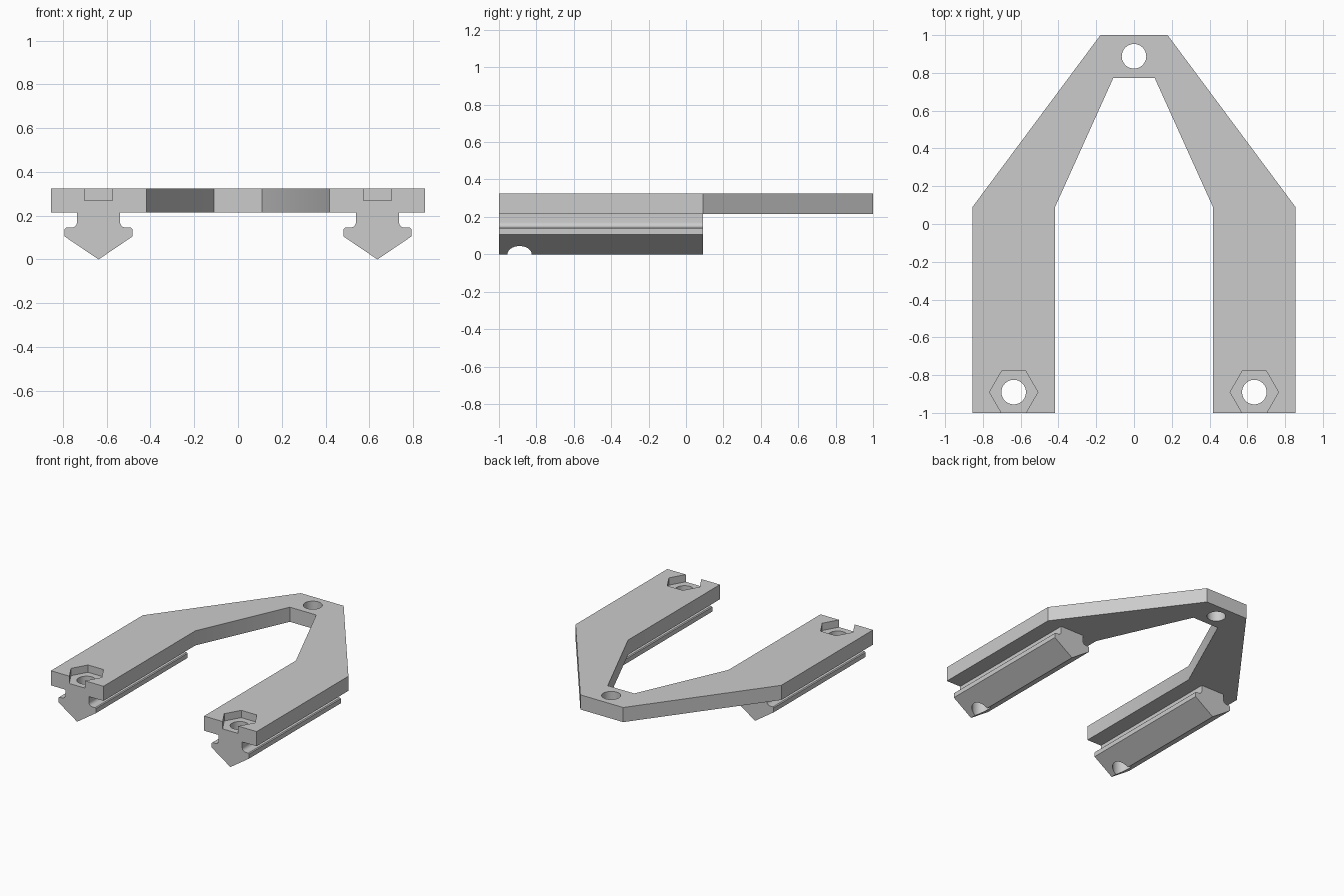
import bpy, bmesh, math
from mathutils import Vector

cube = bpy.data.objects.get("Cube")
if cube:
    bpy.data.objects.remove(cube, do_unlink=True)

# Single flat grey for the whole part
grey = bpy.data.materials.new("plain_grey")
grey.use_nodes = True
colour = (0.6, 0.6, 0.6, 1)
grey.diffuse_color = colour
grey.node_tree.nodes["Principled BSDF"].inputs["Base Color"].default_value = colour

ARM_X, HOLE_Y, HOLE_R = 0.637, -0.89, 0.065
PLATE_LOW, PLATE_TOP, POCKET_Z = 0.215, 0.325, 0.27
FRONT, RAIL_END = -1.0, 0.09


def prism(name, points, sweep):
    """Extrude a closed outline of 3D points along a vector."""
    bm = bmesh.new()
    face = bm.faces.new([bm.verts.new(p) for p in points])
    ext = bmesh.ops.extrude_face_region(bm, geom=[face])
    moved = [g for g in ext["geom"] if isinstance(g, bmesh.types.BMVert)]
    bmesh.ops.translate(bm, verts=moved, vec=Vector(sweep))
    bmesh.ops.recalc_face_normals(bm, faces=bm.faces)
    mesh = bpy.data.meshes.new(name)
    bm.to_mesh(mesh)
    bm.free()
    mesh.materials.append(grey)
    obj = bpy.data.objects.new(name, mesh)
    bpy.context.collection.objects.link(obj)
    return obj


def column(name, x, y, radius, sides, low, high):
    """Upright regular prism with a corner on the x axis."""
    ring = [(x + radius * math.cos(math.tau * i / sides),
             y + radius * math.sin(math.tau * i / sides), low) for i in range(sides)]
    return prism(name, ring, (0, 0, high - low))


def combine(target, tool, operation):
    """Apply a boolean and discard the tool."""
    mod = target.modifiers.new(operation.title(), "BOOLEAN")
    mod.operation, mod.object, mod.solver = operation, tool, "EXACT"
    bpy.context.view_layer.objects.active = target
    bpy.ops.object.modifier_apply(modifier=mod.name)
    bpy.data.objects.remove(tool, do_unlink=True)


# Forked plate, outlined as one half and its mirror
half = [(0.178, 1), (0.855, RAIL_END), (0.855, FRONT),
        (0.418, FRONT), (0.418, RAIL_END), (0.11, 0.772)]
outline = half + [(-x, y) for x, y in reversed(half)]
bracket = prism("forked_bracket", [(x, y, PLATE_LOW) for x, y in outline],
                (0, 0, PLATE_TOP - PLATE_LOW))

# Slot rail section: neck, rounded root, shoulder and pointed keel
fillet = [(0.125 - 0.027 * math.cos(a), 0.172 - 0.027 * math.sin(a))
          for a in (math.pi / 2 * i / 6 for i in range(7))]
rail_half = [(0.098, 0.24)] + fillet + [(0.149, 0.145), (0.155, 0.139), (0.155, 0.105)]
section = rail_half + [(0, 0)] + [(-x, z) for x, z in reversed(rail_half)]

for side in (-1, 1):
    cx = side * ARM_X
    rail = prism("rail", [(cx + x, FRONT, z) for x, z in section],
                 (0, RAIL_END - FRONT, 0))
    combine(bracket, rail, "UNION")
    # Nut pocket breaking through the front edge, and bolt hole
    pocket = column("nut_pocket", cx, HOLE_Y, 0.128, 6, POCKET_Z, 0.5)
    combine(bracket, pocket, "DIFFERENCE")
    bolt = column("bolt_hole", cx, HOLE_Y, HOLE_R, 48, -0.2, 0.5)
    combine(bracket, bolt, "DIFFERENCE")

# Mounting hole at the apex
apex = column("apex_hole", 0, 0.888, HOLE_R, 48, -0.2, 0.5)
combine(bracket, apex, "DIFFERENCE")

# Smooth hole walls and fillets, keep other edges sharp
bpy.ops.object.select_all(action="DESELECT")
bracket.select_set(True)
bpy.context.view_layer.objects.active = bracket
bpy.ops.object.shade_smooth_by_angle(angle=math.radians(25))
